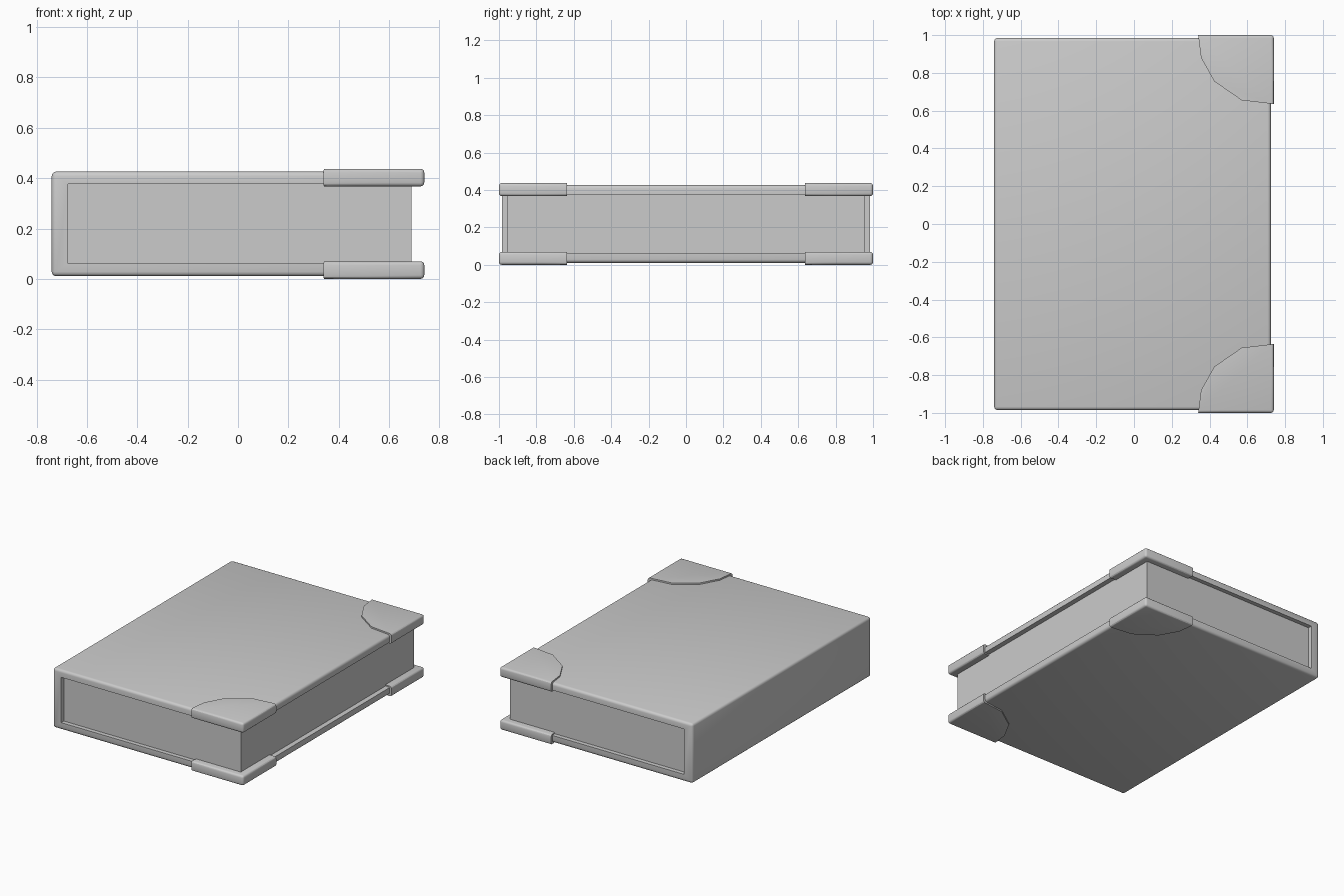
import bpy, bmesh

if "Cube" in bpy.data.objects:
    bpy.data.objects.remove(bpy.data.objects["Cube"])

MID = 0.2185  # half of the total height


def prism(name, outline, to_a, to_b, bevel_test=None, width=0.02):
    """Extrude a flat outline between two mappings, bevel chosen edges."""
    bm = bmesh.new()
    a = [bm.verts.new(to_a(p)) for p in outline]
    b = [bm.verts.new(to_b(p)) for p in outline]
    n = len(outline)
    bm.faces.new(a)
    bm.faces.new(b[::-1])
    for i in range(n):
        j = (i + 1) % n
        bm.faces.new((a[j], a[i], b[i], b[j]))
    bmesh.ops.recalc_face_normals(bm, faces=bm.faces[:])
    if bevel_test:
        edges = [e for e in bm.edges if bevel_test(e.verts[0].co, e.verts[1].co)]
        bmesh.ops.bevel(bm, geom=edges, offset=width, segments=3, profile=0.5,
                        affect='EDGES', clamp_overlap=True)
    me = bpy.data.meshes.new(name)
    bm.to_mesh(me)
    bm.free()
    ob = bpy.data.objects.new(name, me)
    bpy.context.collection.objects.link(ob)
    ob.location.z = MID
    bpy.ops.object.select_all(action='DESELECT')
    ob.select_set(True)
    bpy.context.view_layer.objects.active = ob
    bpy.ops.object.shade_smooth_by_angle()
    return ob


def same(p, q, values):
    """True when both points lie on the same outer plane value."""
    return any(abs(p - v) < 1e-4 and abs(q - v) < 1e-4 for v in values)


def shares_two(xs, ys, zs):
    return lambda p, q: sum((same(p.x, q.x, xs), same(p.y, q.y, ys),
                             same(p.z, q.z, zs))) >= 2


# Cover: C-shaped profile of two boards and a spine
L, R, H, IN, W = -0.74, 0.725, 0.208, 0.158, 0.985
profile = [(L, -H), (R, -H), (R, -IN), (-0.675, -IN),
           (-0.675, IN), (R, IN), (R, H), (L, H)]
prism("cover", profile, lambda p: (p[0], -W, p[1]), lambda p: (p[0], W, p[1]),
      shares_two((L, R), (-W, W), (-H, H)), 0.018)

# Page block
pages = [(-0.68, -0.955), (0.69, -0.955), (0.69, 0.955), (-0.68, 0.955)]
prism("pages", pages, lambda p: (*p, -0.16), lambda p: (*p, 0.16))

# Corner guards: one outline mirrored to the four cover corners
X, LO, HI = 0.74, 0.149, MID
outline = [(0.34, 1.0), (0.355, 0.88), (0.425, 0.755), (0.57, 0.655),
           (X, 0.635), (X, 1.0)]
guard = prism("corner_guards", outline, lambda p: (*p, LO), lambda p: (*p, HI),
              shares_two((X,), (1.0,), (LO, HI)), 0.015)
mirror = guard.modifiers.new("Mirror", 'MIRROR')
mirror.use_axis = (False, True, True)
